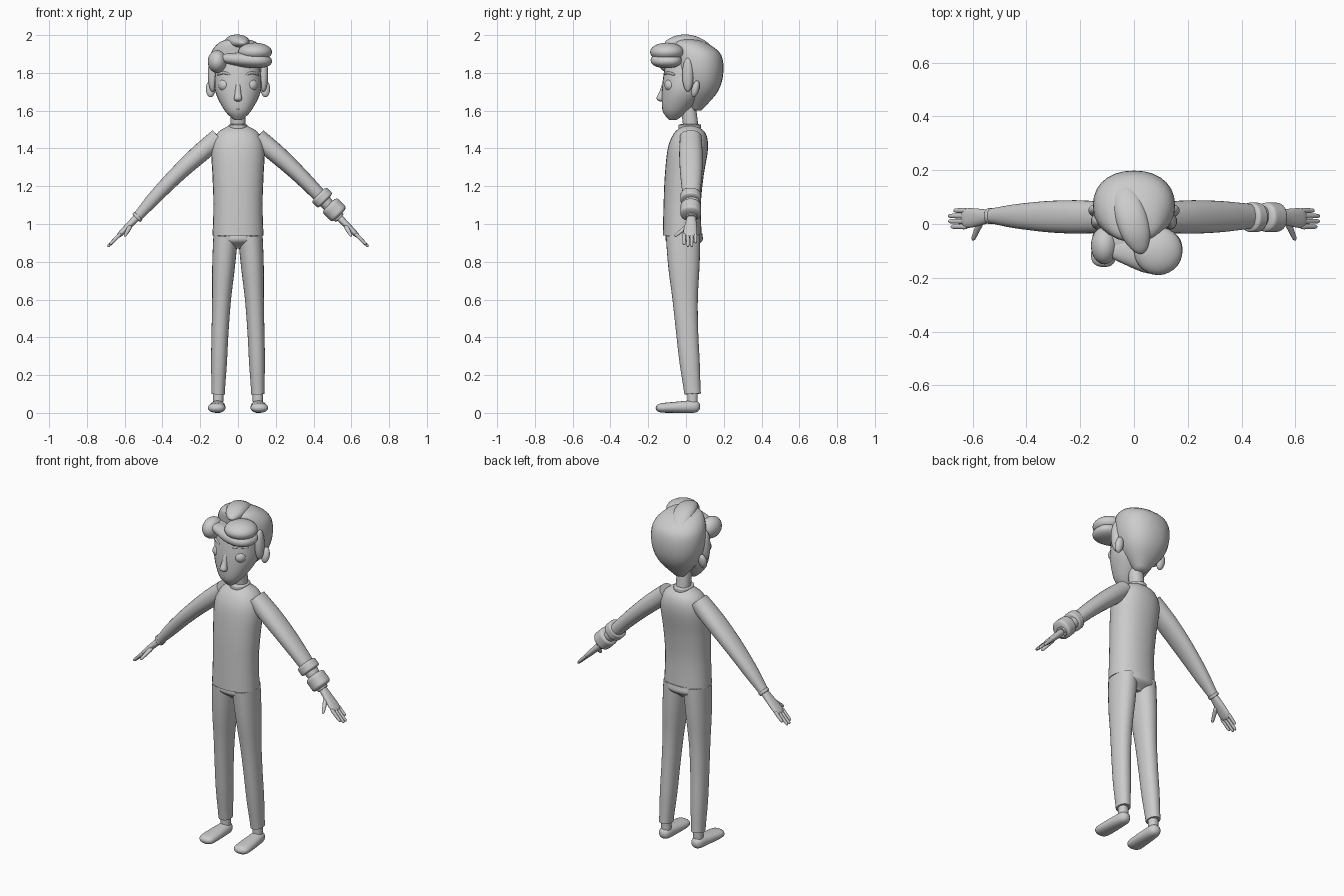
import bpy, bmesh, math
from mathutils import Vector

default_cube = bpy.data.objects.get("Cube")
if default_cube:
    bpy.data.objects.remove(default_cube, do_unlink=True)

RIGHTWARD, BACKWARD = Vector((1, 0, 0)), Vector((0, 1, 0))
SEGMENTS, SLICES, SQUARENESS = 28, 24, 2.2

clay = bpy.data.materials.new("plain_grey")
clay.use_nodes = True
clay.diffuse_color = (0.6, 0.6, 0.6, 1)
shader = clay.node_tree.nodes["Principled BSDF"]
shader.inputs["Base Color"].default_value = clay.diffuse_color


def finish(name, bm):
    """Turn a bmesh into a smooth shaded, coloured object."""
    bmesh.ops.recalc_face_normals(bm, faces=bm.faces)
    mesh = bpy.data.meshes.new(name)
    bm.to_mesh(mesh)
    bm.free()
    for polygon in mesh.polygons:
        polygon.use_smooth = True
    mesh.set_sharp_from_angle(angle=math.radians(50))
    mesh.materials.append(clay)
    obj = bpy.data.objects.new(name, mesh)
    bpy.context.collection.objects.link(obj)
    return obj


def sample(values, t):
    """Smooth curve through evenly spaced numbers or vectors."""
    last = len(values) - 1
    i = min(int(t * last), last - 1)
    f = t * last - i
    before, start = values[max(i - 1, 0)], values[i]
    end, after = values[i + 1], values[min(i + 2, last)]
    leave, arrive = (end - before) / 2, (after - start) / 2
    ease = f * f * (3 - 2 * f)
    return (start + (end - start) * ease
            + leave * (f * (1 - f) ** 2) - arrive * (f * f * (1 - f)))


def superpower(value):
    return math.copysign(abs(value) ** (2 / SQUARENESS), value)


def skin(name, rings):
    """Join rings, each given by its centre and two half axes."""
    bm = bmesh.new()
    angles = [math.tau * i / SEGMENTS for i in range(SEGMENTS)]
    loops = [[bm.verts.new(centre + u * superpower(math.cos(angle))
                           + v * superpower(math.sin(angle))) for angle in angles]
             for centre, u, v in rings]
    for low, high in zip(loops, loops[1:]):
        for i in range(SEGMENTS):
            bm.faces.new((low[i - 1], low[i], high[i], high[i - 1]))
    bm.faces.new(loops[0])
    bm.faces.new(loops[-1])
    return finish(name, bm)


def column(name, profile, depth):
    """Upright body from (height, y, radius) points."""
    points = [Vector(point) for point in profile]
    rings = []
    for i in range(SLICES + 1):
        z, y, radius = sample(points, i / SLICES)
        rings.append((Vector((0, y, z)), RIGHTWARD * radius,
                      BACKWARD * radius * depth))
    return skin(name, rings)


def limb(name, start, end, radii, widths=(1, 1), bend=(0, 0, 0),
         rounded=True, across=BACKWARD):
    """Tapered, slightly bent tube; widths stretch it along 'across'."""
    start, end, bend = Vector(start), Vector(end), Vector(bend)
    direction = (end - start).normalized()
    v = direction.cross(across).normalized()
    u = v.cross(direction)
    rings = []
    for i in range(SLICES + 1):
        t = (1 - math.cos(math.pi * i / SLICES)) / 2
        radius = sample(radii, t)
        if rounded:
            radius *= math.sqrt(max(1 - abs(2 * t - 1) ** 8, 0.01))
        centre = start.lerp(end, t) + bend * math.sin(math.pi * t)
        rings.append((centre, u * radius * sample(widths, t), v * radius))
    return skin(name, rings)


def blob(name, centre, radii, tilt=0):
    bm = bmesh.new()
    bmesh.ops.create_uvsphere(bm, u_segments=SEGMENTS, v_segments=16, radius=1)
    obj = finish(name, bm)
    obj.location, obj.scale = centre, radii
    obj.rotation_euler.x = tilt


# Head, neck and central face details
column("head", [(1.55, -.07, .02), (1.6, -.055, .07), (1.7, -.01, .12),
                (1.8, 0, .12), (1.9, 0, .1)], depth=.98)
limb("neck", (0, .03, 1.48), (0, .01, 1.64), (.04, .04, .04), rounded=False)
limb("nose", (0, -.1, 1.78), (0, -.14, 1.65), (.01, .014, .016, .025))
for name, z in (("upper_lip", 1.63), ("lower_lip", 1.61)):
    blob(name, (0, -.11, z), (.03, .016, .008))

# Hair: cap, crown lock, front quiff and side fringe
column("hair_cap", [(1.6, .055, .03), (1.7, .07, .115), (1.8, .07, .15),
                    (1.9, .06, .145), (1.96, .02, .1), (1.98, 0, .04)], depth=.85)
limb("crown_lock", (-.05, .16, 1.9), (.03, -.11, 1.96), (.02, .035, .04, .035, .02),
     widths=(1.5, 1.5), bend=(0, 0, .03), across=RIGHTWARD)
limb("quiff_underside", (-.11, -.09, 1.88), (.18, -.1, 1.86),
     (.02, .03, .04, .04, .03), widths=(1.5, 2.2), bend=(0, -.01, 0))
blob("quiff_top", (.09, -.1, 1.91), (.09, .09, .05))
blob("side_fringe", (-.11, -.08, 1.86), (.05, .07, .06))

# Sweater, collar and trouser seat
column("sweater", [(.94, -.02, .135), (1.1, -.02, .13), (1.25, -.01, .135),
                   (1.4, .01, .14), (1.48, .02, .11), (1.52, .02, .05)], depth=.76)
limb("collar", (0, .02, 1.5), (0, .02, 1.53), (.05, .05), widths=(1.2, 1.2))
limb("trouser_seat", (0, -.01, .87), (0, -.01, .95), (.06, .12, .12),
     widths=(.8, .8), rounded=False)

for side, sign in (("left", 1), ("right", -1)):

    def at(x, y, z):
        return Vector((x * sign, y, z))

    # Face details
    blob(side + "_eye", at(.07, -.08, 1.735), (.034, .034, .034))
    blob(side + "_ear", at(.145, .05, 1.715), (.025, .02, .045), tilt=-.25)
    blob(side + "_sideburn", at(.135, .01, 1.79), (.025, .03, .09))
    limb(side + "_eyebrow", at(.04, -.11, 1.79), at(.11, -.06, 1.79), (.007, .007),
         bend=at(0, -.01, .01))

    # Sleeve
    limb(side + "_sleeve", at(.1, .025, 1.46), at(.54, .03, 1.03),
         (.05, .05, .045, .04, .035, .025), widths=(1.15, 1.35, 1.1),
         bend=at(.01, 0, .01), rounded=False)
    limb(side + "_sleeve_cuff", at(.525, .03, 1.045), at(.54, .03, 1.03), (.03, .03))

    # Hand with four fingers and a thumb
    limb(side + "_palm", at(.52, .03, 1.05), at(.64, .02, .93), (.02, .017, .014),
         widths=(1.1, 2.7))
    for finger, reach in enumerate((.06, .07, .07, .05)):
        y = .02 * finger - .01
        limb(f"{side}_finger_{finger}", at(.62, y, .95),
             at(.62 + reach, y, .95 - reach), (.01, .008))
    limb(side + "_thumb", at(.57, .01, .99), at(.6, -.06, .935), (.013, .008))

    # Trouser leg
    limb(side + "_trouser_leg", at(.105, .035, .1), at(.065, -.015, .94),
         (.035, .042, .045, .05, .06, .065), widths=(1.25, 1.4),
         bend=at(.006, -.01, 0), rounded=False)

    # Ankle and shoe
    limb(side + "_ankle", at(.105, .035, .04), at(.105, .035, .12), (.027, .027))
    limb(side + "_shoe", at(.105, .075, .035), at(.115, -.16, .025), (.035, .025),
         widths=(1, 1.9), across=RIGHTWARD)

# Two rounded bands on the left forearm
for name, middle, half in (("upper_wristband", .445, .02), ("lower_wristband", .51, .03)):
    arm_line = 1.585
    low, high = middle - half, middle + half
    limb(name, (low, .025, arm_line - low), (high, .025, arm_line - high), (.055, .055))
